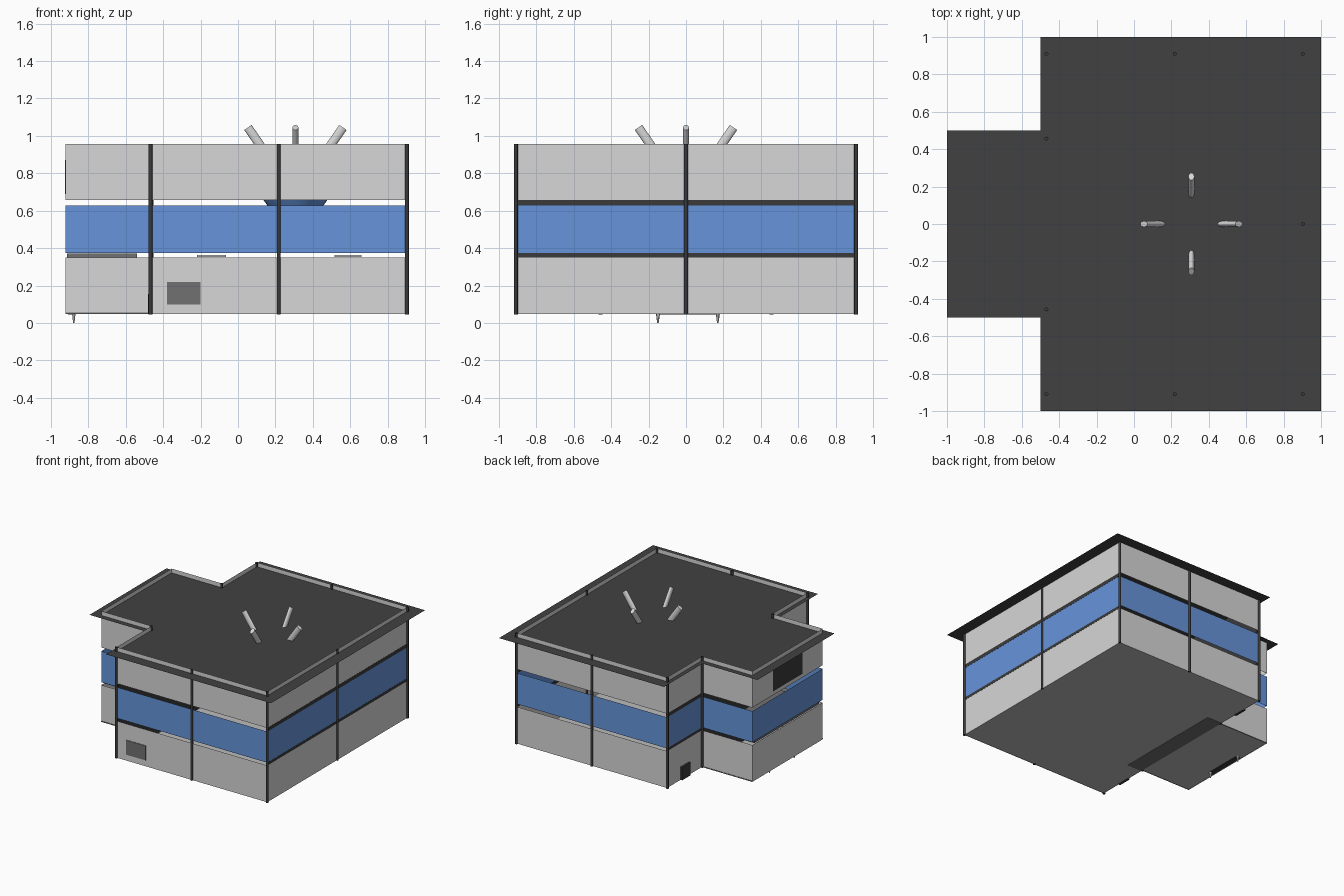
import bpy, bmesh, math
from mathutils import Vector

if "Cube" in bpy.data.objects:
    bpy.data.objects.remove(bpy.data.objects["Cube"])


def material(name, rgb):
    m = bpy.data.materials.new(name)
    m.diffuse_color = (*rgb, 1)
    m.use_nodes = True
    m.node_tree.nodes["Principled BSDF"].inputs["Base Color"].default_value = m.diffuse_color
    return m


WALL = material("light grey wall", (0.68, 0.68, 0.68))
GLASS = material("blue glass", (0.135, 0.3, 0.71))
ROOF = material("dark roof", (0.053, 0.053, 0.053))
POST = material("charcoal post", (0.042, 0.042, 0.042))
PANEL = material("mid grey panel", (0.165, 0.165, 0.165))
FLOOR = material("floor grey", (0.5, 0.5, 0.5))


def finish(bm, name, mat, smooth=False):
    me = bpy.data.meshes.new(name)
    bm.to_mesh(me)
    bm.free()
    me.materials.append(mat)
    ob = bpy.data.objects.new(name, me)
    bpy.context.collection.objects.link(ob)
    if smooth:
        bpy.context.view_layer.objects.active = ob
        ob.select_set(True)
        bpy.ops.object.shade_smooth_by_angle(angle=math.radians(40))
        ob.select_set(False)
    return ob


def box(name, lo, hi, mat):
    bm = bmesh.new()
    bmesh.ops.create_cube(bm, size=1)
    for v in bm.verts:
        v.co = [(l + h) / 2 + c * (h - l) for c, l, h in zip(v.co, lo, hi)]
    return finish(bm, name, mat)


def sheet(name, outline, z, mat, up=True):
    bm = bmesh.new()
    f = bm.faces.new([bm.verts.new((x, y, z)) for x, y in outline])
    f.normal_update()
    if (f.normal.z > 0) != up:
        f.normal_flip()
    return finish(bm, name, mat)


def band(name, outline, z0, z1, mat):
    # vertical strip that follows the building outline
    bm = bmesh.new()
    a = [bm.verts.new((x, y, z0)) for x, y in outline]
    b = [bm.verts.new((x, y, z1)) for x, y in outline]
    n = len(outline)
    for i in range(n):
        j = (i + 1) % n
        bm.faces.new((a[i], a[j], b[j], b[i]))
    return finish(bm, name, mat)


def rod(name, p, q, r0, r1, mat, seg=12):
    p, q = Vector(p), Vector(q)
    bm = bmesh.new()
    bmesh.ops.create_cone(bm, cap_ends=True, segments=seg, radius1=r0, radius2=r1,
                          depth=(q - p).length)
    ob = finish(bm, name, mat, True)
    ob.location = (p + q) / 2
    ob.rotation_euler = (q - p).to_track_quat('Z', 'Y').to_euler()
    return ob


def tee(left, neck, right, wing, main):
    # T-shaped plan, counter-clockwise
    return [(left, -wing), (neck, -wing), (neck, -main), (right, -main),
            (right, main), (neck, main), (neck, wing), (left, wing)]


plan = tee(-0.923, -0.465, 0.903, 0.457, 0.91)

# Walls and glass, with open slots between them
band("lower_wall", plan, 0.048, 0.35, WALL)
band("window_band", plan, 0.373, 0.628, GLASS)
band("upper_wall", plan, 0.658, 0.957, WALL)

# Dark window frames closing the slots on the right side
for z0, z1 in ((0.35, 0.373), (0.628, 0.658)):
    box("window_frame", (0.896, -0.909, z0), (0.904, 0.909, z1), POST)

# Overhanging roof, floors and inner partition
sheet("roof", tee(-1, -0.5, 1, 0.5, 1), 0.922, ROOF)
sheet("main_floor", [(-0.465, -0.91), (0.903, -0.91), (0.903, 0.91), (-0.465, 0.91)],
      0.05, FLOOR, up=False)
box("wing_floor", (-0.92, -0.455, 0.05), (-0.465, 0.455, 0.058), FLOOR)
box("floor_strip", (-0.465, -0.47, 0.0475), (-0.33, 0.47, 0.0495), PANEL)
box("partition", (-0.46, -0.905, 0.055), (-0.452, 0.905, 0.92), POST)

# Dark skirting along the wing
for s in (-1, 1):
    box("wing_skirting", (-0.922, s * 0.457 - 0.002, 0.048),
        (-0.475, s * 0.457 + 0.002, 0.056), PANEL)

# Corner and middle posts
for s in (-1, 1):
    for x, y in ((-0.468, 0.91), (0.218, 0.91), (0.903, 0.91), (-0.468, 0.457)):
        rod("post", (x, s * y, 0.046), (x, s * y, 0.957), 0.0105, 0.0105, POST)
rod("post", (0.903, 0, 0.046), (0.903, 0, 0.957), 0.0105, 0.0105, POST)

# Wall plates and side hatches
box("front_panel", (-0.38, -0.914, 0.098), (-0.2, -0.909, 0.218), PANEL)
box("wing_panel", (-0.926, -0.19, 0.69), (-0.922, 0.19, 0.87), POST)
for s in (-1, 1):
    box("side_hatch", (-0.48, s * 0.68 - 0.055, 0.048), (-0.46, s * 0.68 + 0.055, 0.155), POST)

# Threshold under the wing with two small feet
box("threshold", (-0.91, -0.16, 0.045), (-0.87, 0.16, 0.0505), POST)
for y in (-0.15, 0.17):
    rod("foot", (-0.878, y, 0.05), (-0.878, y, 0), 0.011, 0.004, WALL, 6)

# Fittings glimpsed through the slots
box("wing_deck", (-0.915, -0.42, 0.35), (-0.54, 0.42, 0.372), PANEL)
for x0, x1 in ((-0.22, -0.065), (0.515, 0.66)):
    box("cabinet_top", (x0, -0.1, 0.352), (x1, 0.1, 0.364), WALL)

# Bowl with four splayed oval pipes through the roof
CX = 0.307
rod("bowl", (CX, 0, 0.6), (CX, 0, 0.67), 0.13, 0.18, GLASS, 32)
for i in range(4):
    c, s = round(math.cos(i * math.pi / 2)), round(math.sin(i * math.pi / 2))
    pipe = rod("roof_pipe", (CX + 0.04 * c, 0.04 * s, 0.735),
               (CX + 0.254 * c, 0.254 * s, 1.045), 0.0165, 0.0165, WALL, 16)
    pipe.scale = (0.95, 1.45, 1)
